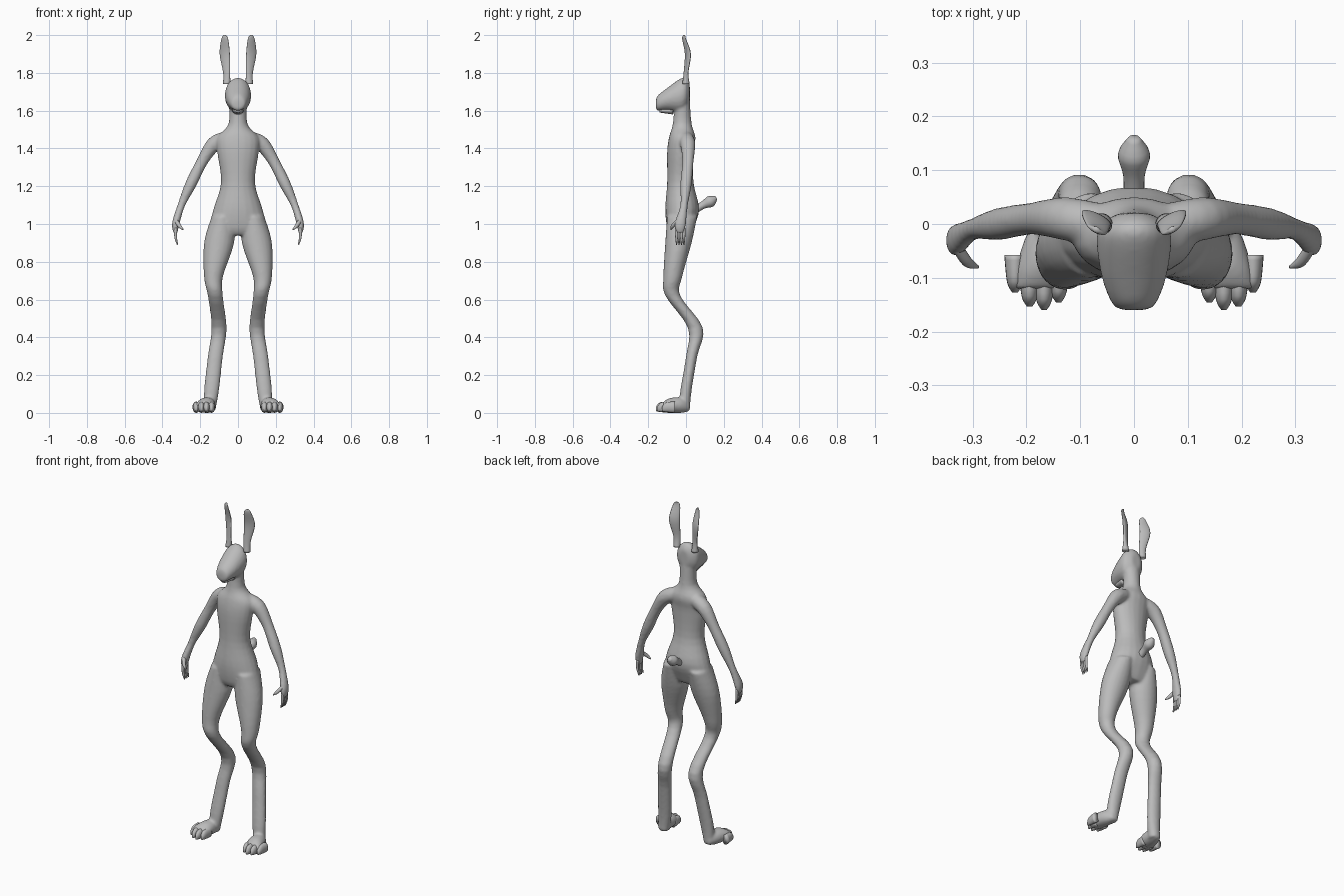
import bpy, bmesh, math
from mathutils import Vector

cube = bpy.data.objects.get("Cube")
if cube:
    bpy.data.objects.remove(cube)

RIGHT, BACK, UP = Vector.Fill(3), Vector.Fill(3), Vector.Fill(3)
RIGHT.x = BACK.y = UP.z = 1

skin = bpy.data.materials.new("plain_grey")
skin.use_nodes = True
grey = (0.5, 0.5, 0.5, 1)
skin.diffuse_color = grey
skin.node_tree.nodes["Principled BSDF"].inputs["Base Color"].default_value = grey


def flowing(stations, steps=4):
    """Resample stations along a curve that passes through each of them."""
    # A station without a second radius is round
    full = [Vector(s if len(s) > 4 else (*s, s[-1])) for s in stations]
    last = len(full) - 1
    samples = []
    for i in range(last):
        start, end = full[i], full[i + 1]
        leave = (end - full[max(i - 1, 0)]) / 2
        arrive = (full[min(i + 2, last)] - start) / 2
        for step in range(steps):
            t = step / steps
            rest = 1 - t
            ease = t * t * (3 - 2 * t)
            samples.append(start * (1 - ease) + end * ease
                           + leave * (t * rest * rest) - arrive * (t * t * rest))
    samples.append(full[last])
    return samples


def loft(bm, stations, reference, axis=None, side=1, sides=20):
    """Skin elliptical rings given as x, y, z, radius across, radius along reference."""
    samples = flowing(stations)
    centres = [Vector(s[:3]) for s in samples]
    last = len(centres) - 1
    rings = []
    for i, sample in enumerate(samples):
        heading = axis or (centres[min(i + 1, last)] - centres[max(i - 1, 0)]).normalized()
        across = reference.cross(heading).normalized()
        along = heading.cross(across)
        ring = []
        for k in range(sides):
            angle = math.tau * k / sides
            point = (centres[i] + across * (math.cos(angle) * sample[3])
                     + along * (math.sin(angle) * sample[4]))
            point.x *= side
            ring.append(bm.verts.new(point))
        rings.append(ring)
    for lower, upper in zip(rings, rings[1:]):
        for k in range(sides):
            bm.faces.new((lower[k - 1], lower[k], upper[k], upper[k - 1]))
    bm.faces.new(rings[0])
    bm.faces.new(rings[-1])


def finish(bm, name):
    """Turn the lofted surface into a smooth shaded object."""
    bmesh.ops.recalc_face_normals(bm, faces=bm.faces)
    for face in bm.faces:
        face.smooth = True
    mesh = bpy.data.meshes.new(name)
    bm.to_mesh(mesh)
    bm.free()
    mesh.materials.append(skin)
    obj = bpy.data.objects.new(name, mesh)
    bpy.context.collection.objects.link(obj)
    return obj


def part(name, stations, reference, axis=None, side=1):
    bm = bmesh.new()
    loft(bm, stations, reference, axis, side)
    return finish(bm, name)


# Neck, shoulders, waist and hips, from the top down
torso = [(0, -.02, 1.66, .05, .04), (0, -.02, 1.53, .05),
         (0, -.02, 1.46, .11, .07), (0, -.03, 1.38, .11, .07),
         (0, -.03, 1.22, .09, .07), (0, -.02, 1.08, .13, .09),
         (0, -.03, .98, .15, .07), (0, -.03, .94, .1, .05)]

# Head, from the back of the skull to the muzzle
head = [(0, .02, 1.69, .03, .05), (0, 0, 1.69, .06, .08),
        (0, -.03, 1.68, .07, .09), (0, -.1, 1.66, .06),
        (0, -.15, 1.64, .04), (0, -.16, 1.63, .02)]

# Thigh, knee, backward hock, shin and heel
leg = [(.08, -.02, 1.04, .06, .08), (.1, -.04, .9, .08, .07),
       (.13, -.07, .72, .05), (.12, -.07, .62, .04),
       (.1, .05, .45, .04), (.12, .03, .3, .04, .03),
       (.14, 0, .12, .04, .03), (.15, -.01, .01, .03)]

foot = [(.15, .02, .03, .02), (.16, -.02, .04, .04),
        (.17, -.08, .04, .05, .04), (.18, -.12, .03, .05, .03)]

# Shoulder, elbow, forearm and flat palm
arm = [(.07, 0, 1.45, .04), (.13, .01, 1.42, .04), (.19, .01, 1.33, .03),
       (.25, 0, 1.21, .03), (.3, -.01, 1.1, .02),
       (.33, -.03, 1, .02, .03), (.33, -.03, .95, .01, .02)]

# Body: overlapping lofts fused into one continuous skin
bm = bmesh.new()
loft(bm, torso, BACK, UP)
loft(bm, head, UP, -BACK)
for side in (1, -1):
    loft(bm, leg, BACK, UP, side)
    loft(bm, foot, UP, -BACK, side)
    loft(bm, arm, BACK, None, side)
body = finish(bm, "body")
fuse = body.modifiers.new("fuse", "REMESH")
fuse.mode = 'VOXEL'
fuse.voxel_size = .007
fuse.use_smooth_shade = True
soften = body.modifiers.new("soften", "SMOOTH")
soften.factor = .5
soften.iterations = 8

# Tail: thin root and rounded tuft
part("tail", [(0, .04, 1.07, .02), (0, .09, 1.1, .02),
              (0, .13, 1.12, .03), (0, .16, 1.14, .01)], RIGHT)

part("lower_lip", [(0, -.07, 1.6, .03, .02), (0, -.14, 1.6, .02, .01)], UP, -BACK)

# Ears: narrow stem, broad leaf and a tip leaning forward
ear = [(.06, 0, 1.74, .02), (.06, 0, 1.8, .02, .01), (.07, .01, 1.9, .03, .01),
       (.07, -.01, 1.98, .02, .006), (.07, -.01, 2, .005)]
ear_facing = (BACK * 2 - RIGHT).normalized()

thumb = [(.33, -.04, 1.02, .01), (.31, -.07, .99, .01), (.29, -.08, .97, .003)]

for side, label in ((1, "left"), (-1, "right")):
    part(label + "_ear", ear, ear_facing, UP, side)
    part(label + "_thumb", thumb, UP, None, side)
    for i in range(4):
        # Fingers hang side by side and curl inward at the tips
        y = -.05 + .013 * i
        finger = [(.33, y, .98, .008), (.33, y, .93, .007), (.32, y, .89, .003)]
        part(f"{label}_finger_{i + 1}", finger, BACK, None, side)
        # Toes follow a curved front edge
        x = .14 + .027 * i
        y = .01 * (i - 1.2) ** 2 - .16
        toe = [(x, y + .07, .03, .02, .03), (x, y + .02, .03, .015, .025),
               (x, y, .02, .005, .01)]
        part(f"{label}_toe_{i + 1}", toe, UP, -BACK, side)
